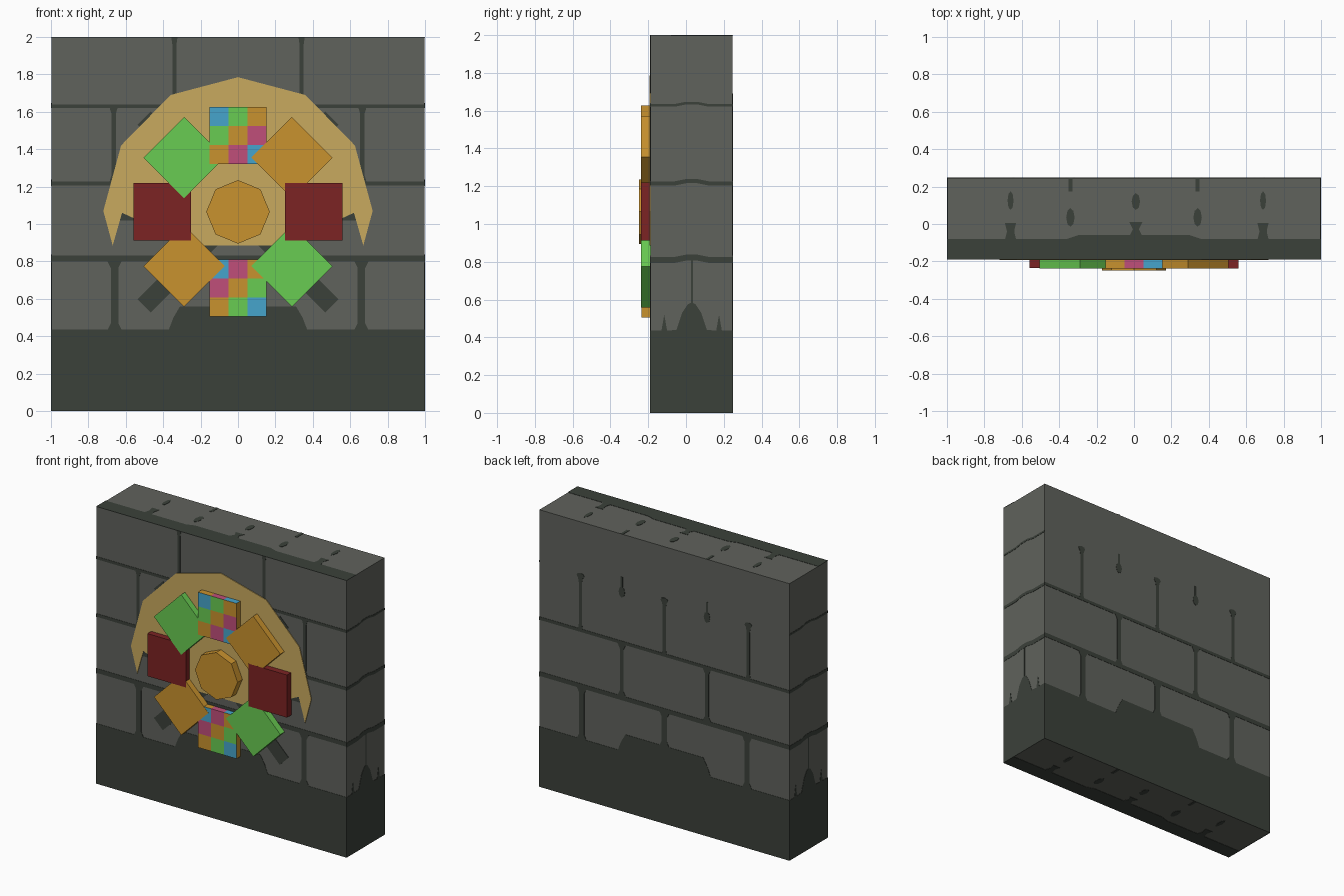
import bpy, bmesh, math
from mathutils import Vector

if "Cube" in bpy.data.objects:
    bpy.data.objects.remove(bpy.data.objects["Cube"])

def material(name, hexcol):
    lin = lambda c: c / 12.92 if c <= 0.04045 else ((c + 0.055) / 1.055) ** 2.4
    m = bpy.data.materials.new(name)
    m.diffuse_color = [lin(int(hexcol[i:i + 2], 16) / 255) for i in (0, 2, 4)] + [1]
    m.use_nodes = True
    m.node_tree.nodes["Principled BSDF"].inputs["Base Color"].default_value = m.diffuse_color
    return m

STONE = material("grey stone", "60625c")
MORTAR = material("dark mortar", "3b413a")
SAND = material("sand yellow", "c9aa5f")
ORANGE = material("orange", "c9922e")
GREEN = material("green", "69cc52")
RED = material("dark red", "7c2323")
BLUE = material("blue", "46a5cc")
PINK = material("pink", "c04f7a")

FRONT, BACK, T = -0.19, 0.248, 0.002   # wall faces and plate thickness
YM = (FRONT + BACK) / 2
# side name -> (map from 2D to 3D, outward normal)
SIDES = {
    "front": (lambda u, v: (u, FRONT, v), (0, -1, 0)),
    "back": (lambda u, v: (u, BACK, v), (0, 1, 0)),
    "right": (lambda u, v: (1, u, v), (1, 0, 0)),
    "left": (lambda u, v: (-1, u, v), (-1, 0, 0)),
    "top": (lambda u, v: (u, v, 2), (0, 0, 1)),
    "bottom": (lambda u, v: (u, v, 0), (0, 0, -1)),
}

def plates(name, side, polys, mat, outer=0.0, depth=T):
    """Extruded outlines on one side of the wall, outer = offset past the surface."""
    place, n = SIDES[side]
    n = Vector(n)
    bm = bmesh.new()
    for pts in polys:
        a = [bm.verts.new(Vector(place(*p)) + n * outer) for p in pts]
        b = [bm.verts.new(v.co - n * depth) for v in a]
        bm.faces.new(a)
        bm.faces.new(b[::-1])
        for i in range(len(a)):
            j = (i + 1) % len(a)
            bm.faces.new((a[j], a[i], b[i], b[j]))
    bmesh.ops.recalc_face_normals(bm, faces=bm.faces)
    me = bpy.data.meshes.new(name)
    bm.to_mesh(me)
    bm.free()
    me.materials.append(mat)
    ob = bpy.data.objects.new(name, me)
    bpy.context.collection.objects.link(ob)
    return ob

def rect(x0, x1, z0, z1):
    return [(x0, z0), (x1, z0), (x1, z1), (x0, z1)]

def joint(x, z0, z1, w, flare=0.02):
    """Upright mortar joint that widens at both ends."""
    h, f = w / 2, w / 2 + flare
    e = 0.04
    return [(x - f, z0), (x + f, z0), (x + h, z0 + e), (x + h, z1 - e),
            (x + f, z1), (x - f, z1), (x - h, z1 - e), (x - h, z0 + e)]

def blob(x, y, w, h):
    return [(x + w / 2 * math.cos(a * math.pi / 4), y + h / 2 * math.sin(a * math.pi / 4))
            for a in range(8)]

def turned(cx, cz, w, h, ang):
    c, s = math.cos(ang), math.sin(ang)
    return [(cx + x * c - z * s, cz + x * s + z * c)
            for x, z in rect(-w / 2, w / 2, -h / 2, h / 2)]

# wall block
bpy.ops.mesh.primitive_cube_add(size=1, location=(0, YM, 1))
wall = bpy.context.object
wall.name = "stone_wall"
wall.scale = (2 - 2 * T, BACK - FRONT - 2 * T, 2 - 2 * T)
wall.data.materials.append(STONE)

# mortar on the front and back
base = [(-1, 0), (1, 0), (1, .435), (.37, .435), (.345, .5), (.31, .56),
        (-.31, .56), (-.345, .5), (-.37, .435), (-1, .435)]
courses = [rect(-1, 1, .8, .832), rect(-1, 1, 1.205, 1.228)]
rows = [joint(x, .43, .805, .04) for x in (-.66, .66)]
rows += [joint(0, .55, .81, .045)]
rows += [joint(x, .825, 1.21, .03) for x in (-.34, .34)]
upper = [joint(x, 1.22, 1.63, .024, .012) for x in (-.665, 0, .665)]
crown = [joint(x, 1.63, 2, .022, .006) for x in (-.34, .34)]
plates("front_mortar", "front",
       [base] + courses + rows + upper + crown + [rect(-1, 1, 1.62, 1.64)], MORTAR)
drips = [joint(x, 1.22, 1.6, .024, .008) for x in (-.67, 0, .67)]
drips += [blob(x, 1.61, .06, .04) for x in (-.67, 0, .67)]
drips += [blob(x, 1.58, .05, .08) for x in (-.34, .34)]
drips += [rect(x - .008, x + .008, 1.6, 1.69) for x in (-.34, .34)]
plates("back_mortar", "back", [base] + courses + rows + drips, MORTAR)

# mortar on the narrow ends
end_base = [(FRONT, 0), (BACK, 0), (BACK, .435), (.19, .435), (.175, .52), (.16, .435),
            (.11, .44), (.08, .53), (.05, .575), (.03, .585), (.01, .575), (-.02, .53),
            (-.05, .44), (-.1, .435), (-.115, .52), (-.13, .435), (FRONT, .435)]
end_lines = [[(FRONT, z - t), (-.06, z - t), (0, z + .012 - t), (.06, z + .012 - t),
              (.12, z - t), (BACK, z - t), (BACK, z + t), (.12, z + t), (.06, z + .012 + t),
              (0, z + .012 + t), (-.06, z + t), (FRONT, z + t)]
             for z, t in ((.81, .016), (1.215, .011), (1.628, .007))]
for side in ("right", "left"):
    plates(side + "_mortar", side, [end_base, rect(.026, .036, .58, .81)] + end_lines, MORTAR)

# mortar on the top and underside
strip = [(-1, FRONT), (1, FRONT), (1, -.08), (.36, -.08), (.3, -.06),
         (-.3, -.06), (-.36, -.08), (-1, -.08)]
spots = [joint(x, -.085, .005, .04, .01) for x in (-.66, .69)] + [joint(.01, -.065, .01, .03, .02)]
spots += [blob(x, .125, .032, .1) for x in (-.66, .69)] + [blob(.01, .12, .045, .09)]
spots += [blob(x, .035, .045, .1) for x in (-.34, .34)]
spots += [rect(x - .01, x + .01, .175, BACK) for x in (-.34, .34)]
for side in ("top", "bottom"):
    plates(side + "_mortar", side, [strip] + spots, MORTAR)

# painted dark spokes and the sandy fan behind the ornament
CZ = 1.065
spokes = [turned(0, CZ, 1.42, .1, a * math.pi / 4) for a in (1, 3)]
spokes += [turned(0, CZ, 1.3, .09, 0)]
plates("dark_spokes", "front", spokes, MORTAR, .001, .003)
half = [(.36, 1.69), (.625, 1.42), (.72, 1.07), (.67, .885), (.62, 1.06), (.24, .885)]
fan = [(0, 1.785)] + half + [(-x, z) for x, z in half[::-1]]
plates("sand_fan", "front", [fan], SAND, .003, .005)

# solid square tiles in a ring
S = 0.307
for name, x, z, ang, mat, lift in (
        ("left_red_tile", -.405, CZ, 0, RED, .047),
        ("right_red_tile", .405, CZ, 0, RED, .049),
        ("upper_green_tile", -.288, 1.355, 45, GREEN, .0475),
        ("upper_orange_tile", .288, 1.355, 45, ORANGE, .0485),
        ("lower_orange_tile", -.288, .775, 45, ORANGE, .0485),
        ("lower_green_tile", .288, .775, 45, GREEN, .0485)):
    if name == "left_red_tile":
        lift = .0465
    if name == "lower_orange_tile":   # sits behind the left red tile
        lift = .0463
    plates(name, "front", [turned(x, z, S, S, math.radians(ang))], mat, lift, lift + .001)

def checker_tile(name, cz, grid, lift):
    """3 x 3 coloured tile; cell colour chosen by face position."""
    cell = S / 3
    bm = bmesh.new()
    bmesh.ops.create_grid(bm, x_segments=3, y_segments=3, size=S / 2)
    for v in bm.verts:
        v.co = (v.co.x, FRONT - lift, v.co.y + cz)
    cols = [BLUE, GREEN, ORANGE, PINK]
    for f in bm.faces:
        c = f.calc_center_median()
        i = min(2, int((c.x + S / 2) / cell))
        j = min(2, int((cz + S / 2 - c.z) / cell))
        f.material_index = "BGOP".index(grid[j][i])
    rim = [e for e in bm.edges if e.is_boundary]
    r = bmesh.ops.extrude_edge_only(bm, edges=rim)["geom"]
    for g in r:
        if isinstance(g, bmesh.types.BMVert):
            g.co.y = FRONT
    for f in [g for g in r if isinstance(g, bmesh.types.BMFace)]:
        c = f.calc_center_median()
        i = min(2, max(0, int((c.x + S / 2) / cell)))
        upright = abs(c.x) > S / 2 - .01
        f.material_index = 2 if upright else "BGOP".index("OPB"[i])
    bmesh.ops.holes_fill(bm, edges=[e for e in bm.edges if e.is_boundary])
    bmesh.ops.recalc_face_normals(bm, faces=bm.faces)
    me = bpy.data.meshes.new(name)
    bm.to_mesh(me)
    bm.free()
    for m in cols:
        me.materials.append(m)
    bpy.context.collection.objects.link(bpy.data.objects.new(name, me))

checker_tile("upper_checker_tile", 1.473, ("BGO", "GOP", "OPB"), .048)
checker_tile("lower_checker_tile", .658, ("BPO", "POG", "OGB"), .0455)

# central octagon boss
plates("centre_octagon", "front", [blob(0, CZ, .34, .34)], ORANGE, .058, .059)
